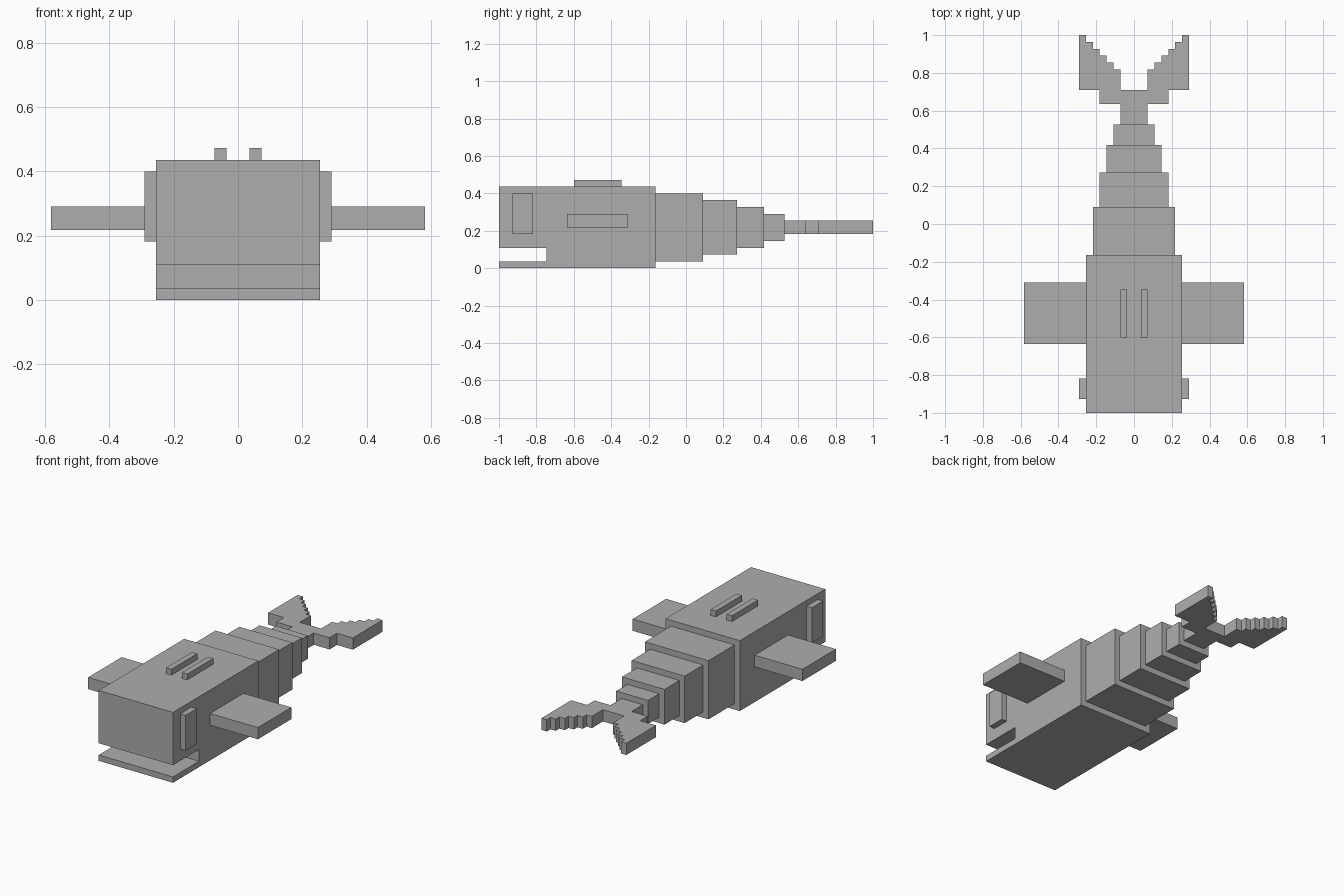
import bpy
import bmesh
from mathutils import Vector

if "Cube" in bpy.data.objects:
    bpy.data.objects.remove(bpy.data.objects["Cube"], do_unlink=True)

U = 2 / 55          # one block unit
NOSE = -27.5        # front end, in block units

grey = bpy.data.materials.new("plain_grey")
grey.use_nodes = True
colour = (0.42, 0.42, 0.42, 1)
grey.diffuse_color = colour
grey.node_tree.nodes["Principled BSDF"].inputs["Base Color"].default_value = colour


def prism(name, outline, offset):
    """Extrude a flat outline by an offset; units are blocks, y counts from the nose."""
    bm = bmesh.new()
    place = lambda p: Vector((p[0], p[1] + NOSE, p[2])) * U
    face = bm.faces.new([bm.verts.new(place(p)) for p in outline])
    grown = bmesh.ops.extrude_face_region(bm, geom=[face], use_keep_orig=True)
    moved = [v for v in grown["geom"] if isinstance(v, bmesh.types.BMVert)]
    bmesh.ops.translate(bm, verts=moved, vec=Vector(offset) * U)
    bmesh.ops.recalc_face_normals(bm, faces=bm.faces)
    mesh = bpy.data.meshes.new(name)
    bm.to_mesh(mesh)
    bm.free()
    mesh.materials.append(grey)
    obj = bpy.data.objects.new(name, mesh)
    bpy.context.collection.objects.link(obj)
    return obj


def box(name, x, y, z):
    outline = [(x[0], y[0], z[0]), (x[1], y[0], z[0]),
               (x[1], y[1], z[0]), (x[0], y[1], z[0])]
    return prism(name, outline, (0, 0, z[1] - z[0]))


# Head and front body: side profile with the open mouth
profile = [(0, 0), (23, 0), (23, 12), (0, 12), (0, 3), (7, 3), (7, 1), (0, 1)]
prism("head_body", [(-7, y, z) for y, z in profile], (14, 0, 0))

# Tapering body segments
start = 23
for i, end in enumerate((30, 35, 39, 42), 1):
    half = 7 - i
    box(f"body_segment_{i}", (-half, half), (start, end), (i, 12 - i))
    start = end

# Paired eyes, side fins and top ridges
for side, s in (("left", 1), ("right", -1)):
    box(f"{side}_eye", (7 * s, 8 * s), (2, 5), (5, 11))
    box(f"{side}_fin", (7 * s, 16 * s), (10, 19), (6, 8))
    box(f"{side}_top_ridge", (s, 2 * s), (11, 18), (12, 13))

# Forked tail fluke with stepped inner edges
half_tail = [(2, 42), (2, 45), (5, 45), (5, 47), (8, 47), (8, 55)]
for x in range(7, 2, -1):
    half_tail += [(x, x + 48), (x, x + 47)]
half_tail += [(2, 50), (2, 47)]
tail = half_tail + [(-x, y) for x, y in reversed(half_tail)]
prism("tail_fluke", [(x, y, 5) for x, y in tail], (0, 0, 2))
